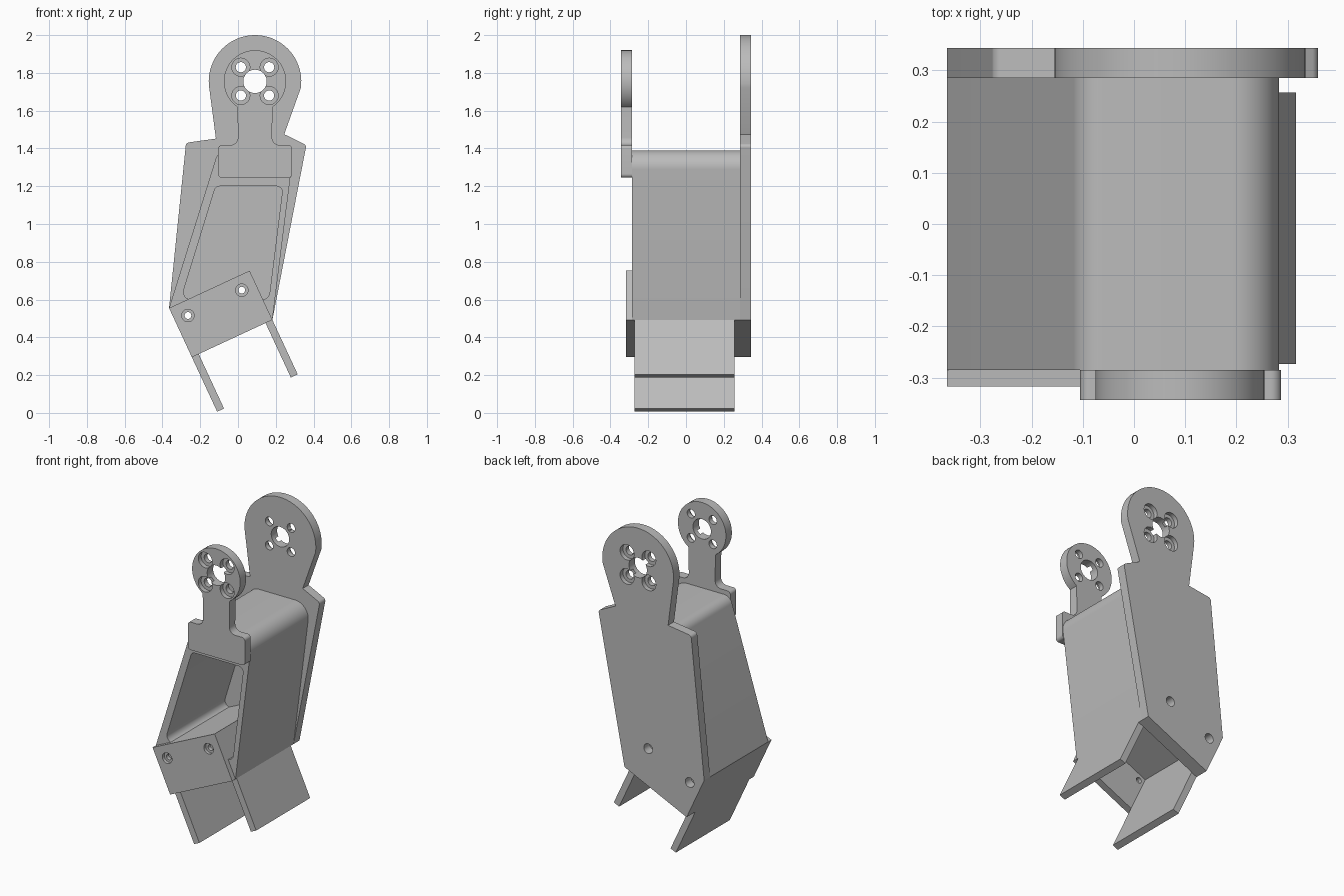
import bpy, bmesh
from math import sin, cos, tan, radians
from mathutils import Vector

cube = bpy.data.objects.get("Cube")
if cube:
    bpy.data.objects.remove(cube, do_unlink=True)

GREY = (0.5, 0.5, 0.5, 1)
metal = bpy.data.materials.new("plain grey")
metal.use_nodes = True
metal.diffuse_color = GREY
metal.node_tree.nodes["Principled BSDF"].inputs["Base Color"].default_value = GREY


def rounded(points, steps=8):
    """Round every (x, z, radius) corner of an outline."""
    out = []
    for i, (x, z, r) in enumerate(points):
        p = Vector((x, z))
        if r == 0:
            out.append(p)
            continue
        a = (Vector(points[i - 1][:2]) - p).normalized()
        b = (Vector(points[(i + 1) % len(points)][:2]) - p).normalized()
        half = a.angle(b) / 2
        centre = p + (a + b).normalized() * (r / sin(half))
        start = p + a * (r / tan(half)) - centre
        end = p + b * (r / tan(half)) - centre
        for k in range(steps + 1):
            t = k / steps
            out.append(centre + start.lerp(end, t).normalized() * r)
    return out


def arc(cx, cz, r, start, end, steps=40):
    return [(cx + r * cos(radians(start + (end - start) * k / steps)),
             cz + r * sin(radians(start + (end - start) * k / steps)), 0)
            for k in range(steps + 1)]


def slab(name, points, y0, y1):
    """Extrude an x-z outline from y0 to y1."""
    bm = bmesh.new()
    face = bm.faces.new([bm.verts.new((p[0], y0, p[1])) for p in rounded(points)])
    new = bmesh.ops.extrude_face_region(bm, geom=[face])["geom"]
    verts = [v for v in new if isinstance(v, bmesh.types.BMVert)]
    bmesh.ops.translate(bm, verts=verts, vec=(0, y1 - y0, 0))
    bmesh.ops.recalc_face_normals(bm, faces=bm.faces)
    mesh = bpy.data.meshes.new(name)
    bm.to_mesh(mesh)
    bm.free()
    mesh.materials.append(metal)
    obj = bpy.data.objects.new(name, mesh)
    bpy.context.collection.objects.link(obj)
    return obj


def cut(obj, points, y0, y1):
    """Subtract an extruded outline and discard the cutter."""
    cutter = slab("cutter", points, y0, y1)
    cutter.hide_render = True
    mod = obj.modifiers.new("cut", "BOOLEAN")
    mod.operation, mod.solver, mod.object = "DIFFERENCE", "EXACT", cutter
    result = bpy.data.meshes.new_from_object(
        obj.evaluated_get(bpy.context.evaluated_depsgraph_get()))
    obj.modifiers.clear()
    obj.data = result
    bpy.data.objects.remove(cutter, do_unlink=True)


def bore(obj, x, z, r, y0, y1):
    cut(obj, arc(x, z, r, 0, 345, 23), y0, y1)


def tilt(u, v, r=0):
    """Point in the tilted frame of the lower bracket."""
    return (-0.365 + 0.907 * u + 0.421 * v, 0.555 + 0.421 * u - 0.907 * v, r)


# Sizes shared by several parts
HUB_X, HUB_Z = 0.09, 1.755
WIDTH, DEPTH, REACH, WALL = 0.47, 0.287, 0.605, 0.04
FRONT, BACK = -0.285, 0.285
BOLTS = [tilt(0.074, 0.078)[:2], tilt(0.389, 0.076)[:2]]


def hub_holes(obj, y0, y1, recess0, recess1):
    bore(obj, HUB_X, HUB_Z, 0.062, y0, y1)
    for sx in (-1, 1):
        for sz in (-1, 1):
            x, z = HUB_X + sx * 0.075, HUB_Z + sz * 0.075
            bore(obj, x, z, 0.027, y0, y1)
            bore(obj, x, z, 0.048, recess0, recess1)


# Back plate with large round hub
back_plate = slab("back_plate", arc(HUB_X, HUB_Z, 0.245, -8, 184) + [
    (-0.117, 1.452, 0), (-0.275, 1.43, 0.02), tilt(0, 0), tilt(0, DEPTH),
    tilt(WIDTH, DEPTH), (0.362, 1.418, 0.02), (0.245, 1.475, 0)], BACK, 0.343)
hub_holes(back_plate, 0.2, 0.4, 0.315, 0.4)

# Front arm with small hub, neck and foot
front_arm = slab("front_arm", arc(HUB_X, HUB_Z, 0.165, -56, 236) + [
    (0, 1.418, 0.04), (-0.105, 1.418, 0.02), (-0.105, 1.245, 0.02),
    (0.287, 1.245, 0.02), (0.287, 1.418, 0.02), (0.18, 1.418, 0.04)], -0.343, FRONT)
hub_holes(front_arm, -0.4, -0.2, -0.4, -0.315)

# Hollow body
body = slab("body", [tilt(0, 0), (-0.104, 1.39, 0.06), (0.295, 1.39, 0.09),
                     tilt(WIDTH, DEPTH)], FRONT, BACK)
cut(body, [(-0.118, 1.2, 0.03), (0.238, 1.2, 0.03), (0.163, 0.6, 0.04),
           (-0.303, 0.6, 0.04)], -0.4, 0.4)
cut(body, [tilt(WALL, WALL), tilt(WIDTH - WALL, WALL),
           tilt(WIDTH - WALL, REACH), tilt(WALL, REACH)], -0.4, 0.4)

# U-shaped lower bracket with two flaps
slab("lower_bracket", [
    tilt(0, 0), tilt(WIDTH, 0), tilt(WIDTH, REACH), tilt(WIDTH - WALL, REACH),
    tilt(WIDTH - WALL, WALL), tilt(WALL, WALL), tilt(WALL, REACH), tilt(0, REACH)],
    -0.273, 0.257)

# Side cheeks closing the bracket, with bolt holes
cheek = [tilt(0, 0), tilt(WIDTH, 0), tilt(WIDTH, DEPTH), tilt(0, DEPTH)]
front_cheek = slab("front_cheek", cheek, -0.317, -0.273)
back_cheek = slab("back_cheek", cheek, 0.257, BACK)
for bx, bz in BOLTS:
    bore(front_cheek, bx, bz, 0.018, -0.4, -0.2)
    bore(front_cheek, bx, bz, 0.033, -0.4, -0.297)
    bore(back_cheek, bx, bz, 0.018, 0.2, 0.4)
    bore(back_plate, bx, bz, 0.03, 0.2, 0.4)

# Smooth curved walls, keep hard edges
for obj in bpy.context.collection.objects:
    if obj.type == "MESH" and metal.name in obj.data.materials:
        bpy.ops.object.select_all(action="DESELECT")
        obj.select_set(True)
        bpy.context.view_layer.objects.active = obj
        bpy.ops.object.shade_smooth_by_angle(angle=radians(30))
